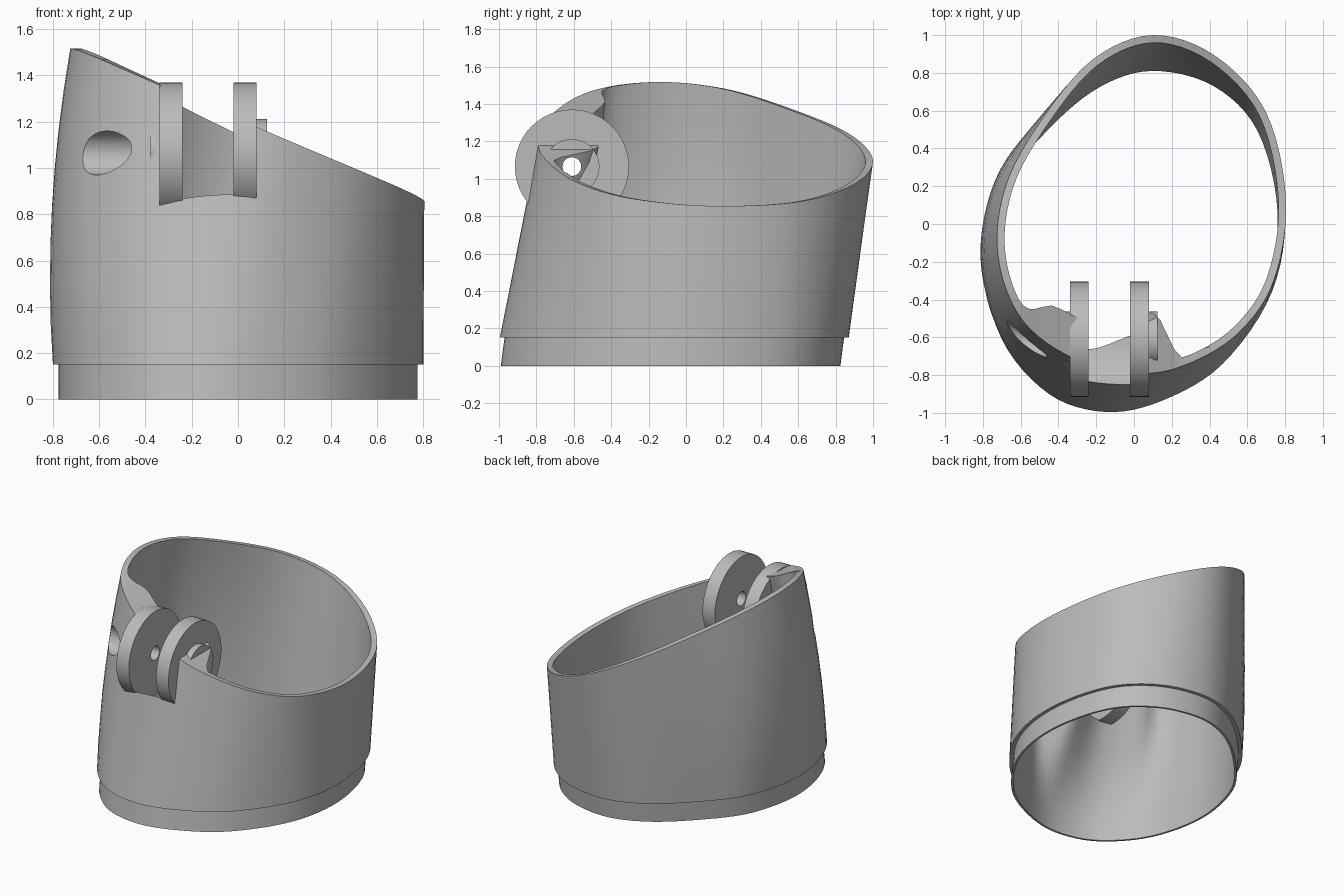
import bpy, bmesh, math
from mathutils import Vector, Matrix

if "Cube" in bpy.data.objects:
    bpy.data.objects.remove(bpy.data.objects["Cube"])

grey = bpy.data.materials.new("matte_grey")
grey.use_nodes = True
COLOUR = (0.5, 0.5, 0.5, 1)
grey.diffuse_color = COLOUR
grey.node_tree.nodes["Principled BSDF"].inputs["Base Color"].default_value = COLOUR

PIVOT_Y, PIVOT_Z = -0.61, 1.065
STEP_Z, WALL, LIP = 0.15, 0.04, 0.025

# Outlines of the sleeve, clockwise from the back, at the step and at the rim
BASE = [(.10, .87), (.44, .785), (.69, .53), (.80, .08), (.73, -.36), (.47, -.74), (.15, -.935),
        (-.15, -.995), (-.45, -.90), (-.70, -.61), (-.80, -.18), (-.71, .25), (-.48, .55), (-.20, .78)]
RIM = [(.10, 1.0), (.43, .89), (.70, .59), (.805, .12), (.74, -.30), (.56, -.57), (.31, -.73),
       (.05, -.79), (-.30, -.72), (-.59, -.51), (-.72, -.17), (-.68, .20), (-.49, .55), (-.22, .87)]


def smooth_loop(points, steps=6):
    """Closed Catmull-Rom curve through the points."""
    pts = [Vector(p) for p in points]
    n, out = len(pts), []
    for i in range(n):
        a, b, c, d = (pts[(i + k) % n] for k in (-1, 0, 1, 2))
        for s in range(steps):
            t = s / steps
            out.append(b + 0.5 * t * (c - a + t * (2 * a - 5 * b + 4 * c - d + t * (3 * (b - c) + d - a))))
    return out


def ramp(a, b, v):
    t = min(max((v - a) / (b - a), 0), 1)
    return t * t * (3 - 2 * t)


def inset(loop, amount):
    n = len(loop)
    out = []
    for i, p in enumerate(loop):
        tangent = (loop[(i + 1) % n] - loop[i - 1]).normalized()
        out.append(p + Vector((tangent.y, -tangent.x)) * amount)
    return out


base_loop, rim_loop = smooth_loop(BASE), smooth_loop(RIM)


def rim_height(p):
    return 1.18 - 0.43 * p.x + 0.04 * p.x ** 2 - 0.04 * p.y


def pad_thickness(p):
    """Extra inner thickness that carries the hinge at the front."""
    if p.y > 0:
        return 0
    body = 0.18 + 0.10 * ramp(-.2, .1, p.x)
    return body * ramp(-.66, -.42, p.x) * (1 - ramp(.10, .28, p.x))


def wall_ring(t, depth, pad=0):
    """Ring at fraction t between the step and the slanted rim."""
    loop = []
    for b, r in zip(base_loop, rim_loop):
        p = b.lerp(r, t)
        p.x -= 0.045 * max(0, -p.x / 0.8) * 4 * t * (1 - t)
        loop.append(p)
    ring = []
    for p, r in zip(inset(loop, depth), rim_loop):
        z = STEP_Z + t * (rim_height(r) - STEP_Z)
        ring.append(Vector((p.x, p.y + pad * pad_thickness(r) * ramp(0, .75, t), z)))
    return ring


def lip_ring(z, depth):
    shift = (z - STEP_Z) * 0.13
    return [Vector((p.x, p.y + shift, z)) for p in inset(base_loop, depth)]


def finish(name, bm):
    bmesh.ops.recalc_face_normals(bm, faces=bm.faces)
    mesh = bpy.data.meshes.new(name)
    bm.to_mesh(mesh)
    bm.free()
    mesh.materials.append(grey)
    obj = bpy.data.objects.new(name, mesh)
    bpy.context.collection.objects.link(obj)
    return obj


def cylinder(name, x0, x1, radius, segments=48):
    """Solid cylinder along x, centred on the pivot axis."""
    bm = bmesh.new()
    place = Matrix.Translation(((x0 + x1) / 2, PIVOT_Y, PIVOT_Z)) @ Matrix.Rotation(math.pi / 2, 4, 'Y')
    bmesh.ops.create_cone(bm, cap_ends=True, segments=segments, radius1=radius, radius2=radius,
                          depth=x1 - x0, matrix=place)
    return finish(name, bm)


def cut(obj, x0, x1, radius):
    cutter = cylinder("cutter", x0, x1, radius)
    cutter.hide_render = True
    mod = obj.modifiers.new("cut", 'BOOLEAN')
    mod.operation, mod.solver, mod.object = 'DIFFERENCE', 'EXACT', cutter
    bpy.context.view_layer.objects.active = obj
    bpy.ops.object.modifier_apply(modifier=mod.name)
    bpy.data.objects.remove(cutter)


# Sleeve: outer wall, stepped lip and inner wall as one closed loft
levels = [i / 8 for i in range(9)]
rings = [wall_ring(t, 0) for t in reversed(levels)]
rings += [lip_ring(STEP_Z, LIP), lip_ring(0, LIP), lip_ring(0, WALL)]
rings += [wall_ring(t, WALL, 1) for t in levels]
bm = bmesh.new()
verts = [[bm.verts.new(p) for p in ring] for ring in rings]
for k, ring in enumerate(verts):
    above = verts[(k + 1) % len(verts)]
    for i in range(len(ring)):
        j = (i + 1) % len(ring)
        bm.faces.new((ring[i], ring[j], above[j], above[i]))
sleeve = finish("sleeve", bm)

# Hinge pocket, bolt head bore and axle hole
cut(sleeve, -0.34, 0.08, 0.30)
cut(sleeve, -1.0, -0.41, 0.095)
cut(sleeve, -0.6, 0.4, 0.05)

# Hinge discs and their side bosses, drilled for the axle
parts = [sleeve]
for name, x0, x1, radius in (("right_hinge_disc", -0.34, -0.24, 0.305),
                             ("left_hinge_disc", -0.02, 0.08, 0.305),
                             ("right_boss", -0.38, -0.338, 0.147),
                             ("left_boss", 0.078, 0.125, 0.147)):
    part = cylinder(name, x0, x1, radius)
    cut(part, x0 - 0.1, x1 + 0.1, 0.05)
    parts.append(part)

bpy.ops.object.select_all(action='DESELECT')
for part in parts:
    part.select_set(True)
bpy.context.view_layer.objects.active = sleeve
bpy.ops.object.shade_smooth_by_angle(angle=math.radians(32))
